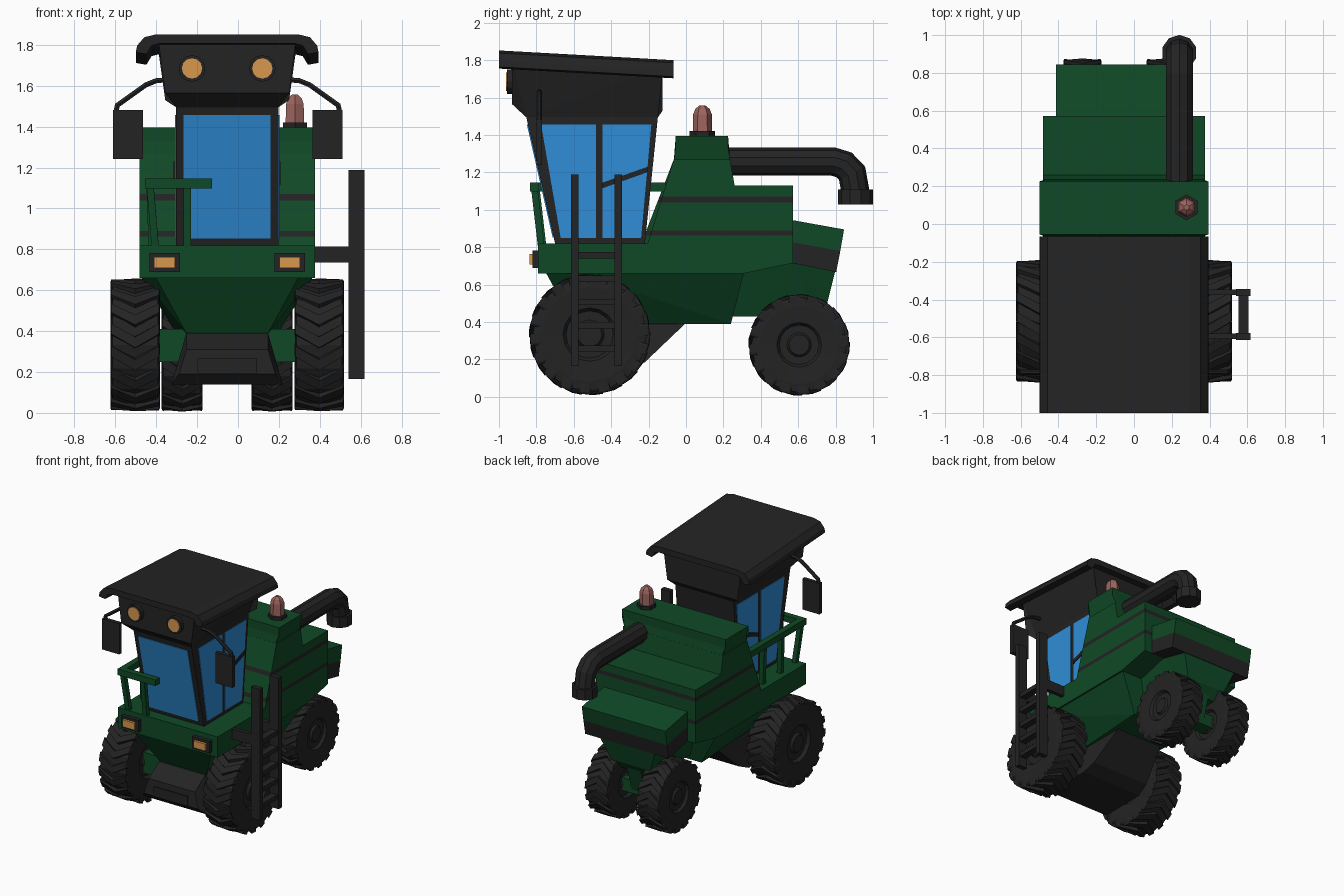
import bpy, bmesh, math
from mathutils import Vector

if "Cube" in bpy.data.objects:
    bpy.data.objects.remove(bpy.data.objects["Cube"])

CX = -0.053  # centre line of the vehicle (the ladder shifts the bounds)


def material(name, rgb):
    m = bpy.data.materials.new(name)
    m.diffuse_color = (*rgb, 1)
    m.use_nodes = True
    m.node_tree.nodes["Principled BSDF"].inputs["Base Color"].default_value = m.diffuse_color
    return m


BLACK = material("black", (0.017, 0.017, 0.017))
GREEN = material("green", (0.005, 0.066, 0.019))
BLUE = material("glass_blue", (0.028, 0.27, 0.68))
AMBER = material("amber", (0.68, 0.31, 0.075))
PINK = material("beacon_pink", (0.34, 0.13, 0.115))


def finish(name, bm, *mats):
    bmesh.ops.recalc_face_normals(bm, faces=bm.faces)
    me = bpy.data.meshes.new(name)
    bm.to_mesh(me)
    bm.free()
    for m in mats:
        me.materials.append(m)
    ob = bpy.data.objects.new(name, me)
    bpy.context.collection.objects.link(ob)
    return ob


def loft(bm, rings, cap=True):
    rows = [[bm.verts.new(p) for p in r] for r in rings]
    n = len(rows[0])
    for a, b in zip(rows, rows[1:]):
        for i in range(n):
            j = (i + 1) % n
            bm.faces.new((a[i], a[j], b[j], b[i]))
    if cap:
        bm.faces.new(rows[0][::-1])
        bm.faces.new(rows[-1])


def prism_bm(pts, hw=None):
    """Side profile of (y, z[, half width]) points, mirrored about the centre line."""
    bm = bmesh.new()
    w = [p[2] if len(p) > 2 else hw for p in pts]
    loft(bm, [[(CX + s * h, p[0], p[1]) for p, h in zip(pts, w)] for s in (-1, 1)])
    bmesh.ops.triangulate(bm, faces=[f for f in bm.faces if len(f.verts) > 4])
    return bm


def prism(name, mat, pts, hw=None):
    return finish(name, prism_bm(pts, hw), mat)


def box(name, mat, x0, x1, y0, y1, z0, z1):
    bm = bmesh.new()
    loft(bm, [[(x0, y0, z), (x1, y0, z), (x1, y1, z), (x0, y1, z)] for z in (z0, z1)])
    return finish(name, bm, mat)


def tube(name, mat, path, radii, sides, ref, turn=0.0):
    """Planar path swept with a regular polygon; ref is the path plane's normal."""
    bm, ps, ref = bmesh.new(), [Vector(p) for p in path], Vector(ref)
    if not isinstance(radii, (list, tuple)):
        radii = [radii] * len(ps)
    rings = []
    for i, p in enumerate(ps):
        d0 = (p - ps[i - 1]).normalized() if i else (ps[1] - p).normalized()
        d1 = (ps[i + 1] - p).normalized() if i < len(ps) - 1 else d0
        t = (d0 + d1).normalized()
        v = t.cross(ref) / max(0.4, t.dot(d0))
        rings.append([p + radii[i] * (math.cos(a) * ref + math.sin(a) * v)
                      for a in (turn + math.tau * k / sides for k in range(sides))])
    loft(bm, rings)
    return finish(name, bm, mat)


def wheel(name, x, y, z, r, w, lugs):
    bm, segs = bmesh.new(), 16

    def pt(dx, rad, a):
        return (x + dx, y + rad * math.cos(a), z + rad * math.sin(a))
    # carcass with dished sides and raised hub
    half = [(0.20, 0.43), (0.24, 0.36), (0.39, 0.36), (0.44, 0.46), (0.78, 0.49), (0.94, 0.46)]
    prof = [(q * r, -d * w) for q, d in half] + [(q * r, d * w) for q, d in half[::-1]]
    loft(bm, [[pt(d, q, math.tau * k / segs) for k in range(segs)] for q, d in prof])
    # chevron lugs
    pitch = math.tau / lugs
    for k in range(lugs):
        rings = []
        for s, lo, hi, off in ((-.5, .80, .955, -.1), (-.48, .85, .985, 0), (0, .9, 1, .6),
                               (.48, .85, .985, 0), (.5, .80, .955, -.1)):
            a = (k + off) * pitch
            b = a + pitch * 0.58
            rings.append([pt(s * w, lo * r, a), pt(s * w, hi * r, a + .02),
                          pt(s * w, hi * r, b - .02), pt(s * w, lo * r, b)])
        loft(bm, rings)
    finish(name, bm, BLACK)


# wheels and axles
for s, side in ((-1, "left"), (1, "right")):
    wheel("front_wheel_" + side, CX + s * 0.45, -0.515, 0.333, 0.325, 0.242, 18)
    wheel("rear_wheel_" + side, CX + s * 0.22, 0.605, 0.278, 0.272, 0.2, 16)
box("front_axle", GREEN, CX - 0.36, CX + 0.36, -0.58, -0.44, 0.25, 0.41)
box("rear_axle", GREEN, CX - 0.16, CX + 0.16, 0.55, 0.66, 0.23, 0.33)
prism("rear_axle_mount", GREEN, [(0.5, 0.46), (0.72, 0.46), (0.66, 0.26), (0.55, 0.26)], 0.06)

# body with dark stripes cut in by height
bm = prism_bm([(-0.205, 0.82), (-0.065, 1.27), (0.235, 1.27), (0.26, 1.13), (0.573, 1.13),
               (0.573, 0.715), (0.31, 0.66), (-0.3, 0.66), (-0.3, 0.82)], 0.43)
stripes = ((0.862, 0.89), (1.04, 1.07))
for zc in stripes[0] + stripes[1]:
    bmesh.ops.bisect_plane(bm, geom=bm.verts[:] + bm.edges[:] + bm.faces[:],
                           plane_co=(0, 0, zc), plane_no=(0, 0, 1))
for f in bm.faces:
    zm = f.calc_center_median().z
    f.material_index = int(any(a < zm < b for a, b in stripes))
finish("body", bm, GREEN, BLACK)

prism("platform", GREEN, [(-0.79, 0.66), (-0.79, 0.82), (-0.19, 0.82), (-0.19, 0.66)], 0.43)
prism("lower_hull", GREEN, [(-0.75, 0.665, .35), (-0.6, 0.665, .42), (0.31, 0.665, .42),
                            (0.24, 0.39, .25), (-0.6, 0.39, .2)])
prism("rear_chassis", GREEN, [(0.2, 0.43, .16), (0.2, 0.7, .26), (0.57, 0.74, .26),
                              (0.80, 0.68, .24), (0.755, 0.5, .17), (0.70, 0.43, .14)])
prism("top_tank", GREEN, [(-0.055, 1.33, .447), (-0.055, 1.395, .447), (0.225, 1.395, .447),
                          (0.225, 1.33, .447), (0.235, 1.265, .42), (-0.065, 1.265, .42)])
prism("rear_hood", GREEN, [(0.55, 0.948), (0.845, 0.895), (0.825, 0.78), (0.55, 0.83)], 0.36)
prism("rear_hood_band", BLACK, [(0.55, 0.83), (0.825, 0.78), (0.803, 0.667), (0.55, 0.718)], 0.36)

# crop feeder under the front
prism("feeder", BLACK, [(0.0, 0.395, .2), (-0.22, 0.185, .25), (-0.32, 0.14, .265), (-0.70, 0.14, .272),
                        (-0.75, 0.19, .235), (-0.74, 0.31, .2), (-0.62, 0.39, .2)])
prism("feeder_plate", BLACK, [(-0.757, 0.19), (-0.755, 0.265), (-0.70, 0.265), (-0.70, 0.19)], 0.145)

# cab with window plates
prism("cab", BLACK, [(-0.70, 0.82), (-0.855, 1.5), (-0.15, 1.5), (-0.22, 0.82)], 0.25)
prism("windscreen", BLUE, [(-0.713, 0.852), (-0.851, 1.457), (-0.83, 1.457), (-0.69, 0.852)], 0.213)
prism("side_window_front", BLUE, [(-0.67, 0.85), (-0.775, 1.457), (-0.482, 1.457), (-0.482, 0.85)], 0.255)
prism("side_window_rear", BLUE, [(-0.447, 0.85), (-0.447, 1.457), (-0.185, 1.457), (-0.24, 0.85)], 0.255)
prism("window_bar", BLACK, [(-0.447, 1.115), (-0.447, 1.145), (-0.205, 1.23), (-0.208, 1.2)], 0.262)
prism("cab_header", BLACK, [(-0.855, 1.495, .25), (-0.93, 1.565, .303), (-0.93, 1.81, .335),
                            (-0.125, 1.76, .335), (-0.125, 1.53, .303), (-0.15, 1.495, .25)])

# roof shell with curled side edges, sloping to the rear
half = [(0.345, 0), (0.405, -.014), (0.44, -.055), (0.447, -.088), (0.395, -.097), (0.37, -.055), (0.33, -.045)]
outline = half + [(-a, b) for a, b in half[::-1]]
bm = bmesh.new()
loft(bm, [[(CX + a, y, z + b) for a, b in outline] for y, z in ((-1, 1.852), (-0.067, 1.80))])
finish("roof", bm, BLACK)

# paired details: roof lamps, headlights, mirrors
for s, side in ((-1, "left"), (1, "right")):
    lx = CX + s * 0.172
    for nm, mat, r, ya, yb in (("lamp_ring_", BLACK, .065, -.957, -.9), ("lamp_lens_", AMBER, .05, -.963, -.9)):
        tube(nm + side, mat, [(lx, ya, 1.685), (lx, yb, 1.685)], r, 12, (1, 0, 0))
    hx = CX + s * 0.306
    box("headlight_case_" + side, BLACK, hx - .075, hx + .075, -.82, -.78, .69, .782)
    box("headlight_lens_" + side, AMBER, hx - .051, hx + .051, -.838, -.8, .708, .763)
    mx = -0.05 + s * 0.488
    box("mirror_" + side, BLACK, mx - .074, mx + .074, -.80, -.77, 1.242, 1.482)
    tube("mirror_arm_" + side, BLACK, [(-0.05 + s * d, -.785, z) for d, z in
         ((.29, 1.63), (.35, 1.625), (.40, 1.605), (.54, 1.505), (.55, 1.46))], 0.014, 6, (0, 1, 0))

# beacon
tube("beacon_base", BLACK, [(.278, .088, 1.38), (.278, .088, 1.42)], .068, 6, (0, 1, 0))
tube("beacon", PINK, [(.278, .088, z) for z in (1.41, 1.51, 1.54, 1.558)], [.052, .05, .038, .015], 6, (0, 1, 0))

# unloading pipe
tube("unloading_pipe", BLACK, [(.24, y, z) for y, z in
     ((.18, 1.257), (.79, 1.257), (.845, 1.24), (.888, 1.195), (.907, 1.09))], .075, 10, (1, 0, 0), math.pi / 10)
tube("pipe_spout", BLACK, [(.24, .907, 1.108), (.24, .907, 1.027)], .094, 10, (1, 0, 0), math.pi / 10)

# ladder on the right
for i, y in enumerate((-.595, -.362)):
    box("ladder_rail_%d" % i, BLACK, .54, .618, y - .019, y + .019, .165, 1.188)
    box("ladder_arm_%d" % i, BLACK, .36, .56, y - .015, y + .015, .735, .815)
for i in range(5):
    z = .24 + .125 * i
    box("ladder_rung_%d" % i, BLACK, .552, .606, -.59, -.365, z, z + .034)

# handrail around the left walkway
tube("handrail", GREEN, [(-.128, -.81, 1.122), (-.43, -.81, 1.122), (-.43, -.11, 1.122)],
     .034, 4, (0, 0, 1), math.pi / 4)
for i, (xt, yt, xb, yb) in enumerate(((-.43, -.80, -.405, -.765), (-.248, -.81, -.248, -.775),
                                      (-.43, -.56, -.42, -.56), (-.43, -.34, -.42, -.34))):
    tube("handrail_post_%d" % i, GREEN, [(xb, yb, .81), (xt, yt, 1.11)], .025, 4, (1, 0, 0), math.pi / 4)
